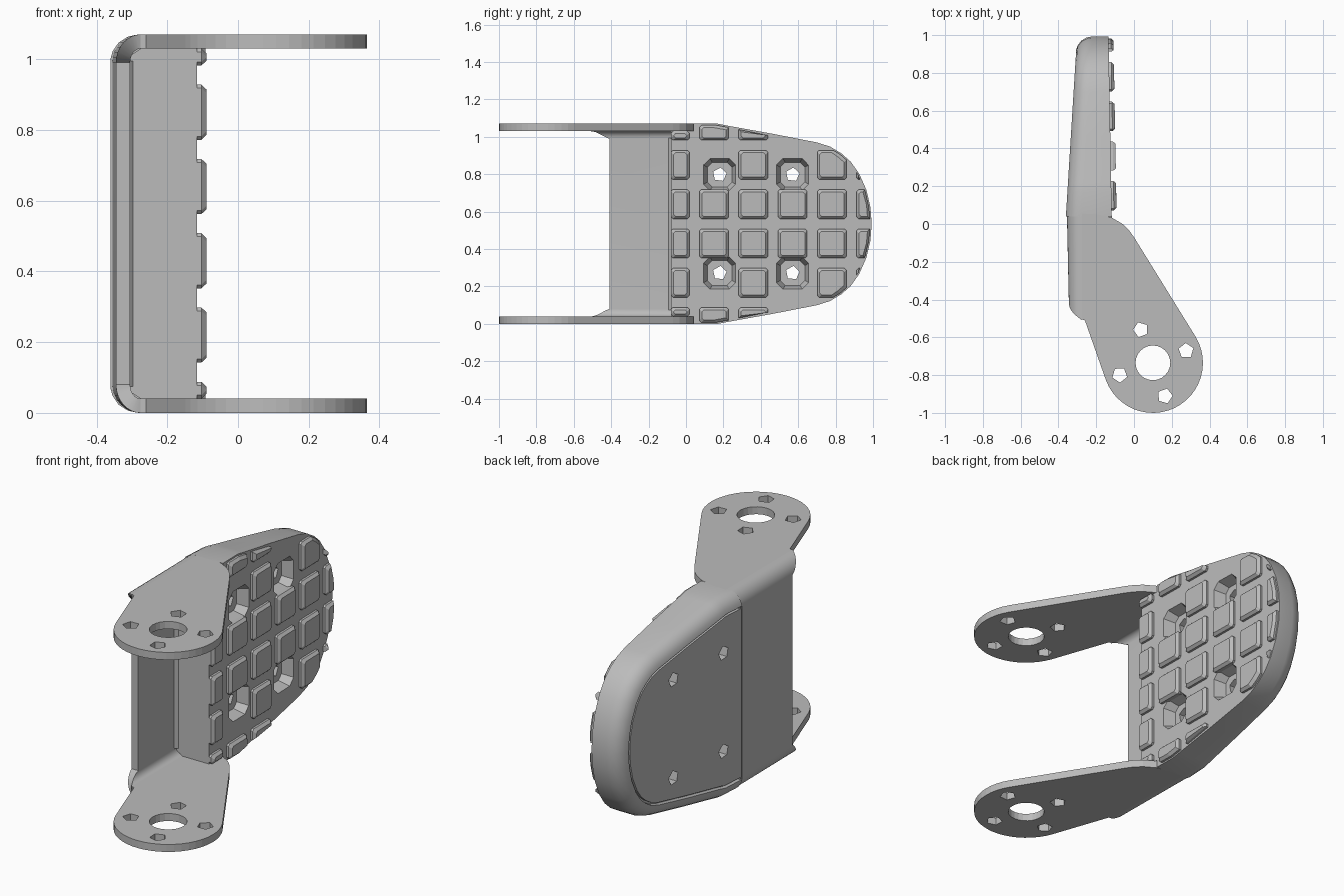
import bpy, bmesh, math
from mathutils import Vector

if "Cube" in bpy.data.objects:
    bpy.data.objects.remove(bpy.data.objects["Cube"])

MID = 0.535          # half of the overall height
grey = bpy.data.materials.new("plain grey")
grey.use_nodes = True
grey.diffuse_color = (0.5, 0.5, 0.5, 1)
grey.node_tree.nodes["Principled BSDF"].inputs["Base Color"].default_value = (0.5, 0.5, 0.5, 1)


def loft(bm, rings):
    """Closed solid through matching rings of points."""
    rows = [[bm.verts.new(p) for p in ring] for ring in rings]
    n = len(rows[0])
    faces = [bm.faces.new(rows[0]), bm.faces.new(rows[-1])]
    for a, b in zip(rows, rows[1:]):
        for i in range(n):
            j = (i + 1) % n
            faces.append(bm.faces.new((a[i], a[j], b[j], b[i])))
    return faces


def finish(name, bm):
    bmesh.ops.recalc_face_normals(bm, faces=bm.faces)
    mesh = bpy.data.meshes.new(name)
    bm.to_mesh(mesh)
    bm.free()
    mesh.materials.append(grey)
    ob = bpy.data.objects.new(name, mesh)
    bpy.context.collection.objects.link(ob)
    return ob


def cut(ob, cutter):
    mod = ob.modifiers.new("cut", "BOOLEAN")
    mod.operation = "DIFFERENCE"
    mod.solver = "EXACT"
    mod.object = cutter
    bpy.context.view_layer.update()
    mesh = bpy.data.meshes.new_from_object(ob.evaluated_get(bpy.context.evaluated_depsgraph_get()))
    ob.modifiers.clear()
    ob.data = mesh


def circle(cx, cy, r, n, turn=0.0):
    return [(cx + r * math.cos(turn + math.tau * i / n),
             cy + r * math.sin(turn + math.tau * i / n)) for i in range(n)]


# Sloping back and tread faces of the pad
def back(y):
    return -0.36 + 0.062 * (y - 0.05)


def tread_face(y):
    return -0.117 - 0.018 * y


# Pad outline in y and z, mirrored about mid height
half = [(0.04, 0.535), (0.17, 0.535), (0.22, 0.525), (0.46, 0.482), (0.70, 0.435), (0.77, 0.413),
        (0.83, 0.377), (0.88, 0.333), (0.925, 0.27), (0.965, 0.18), (0.986, 0.09)]
outline = [(y, MID + h) for y, h in half] + [(0.993, MID)] + [(y, MID - h) for y, h in reversed(half)]


def inset(d):
    out = []
    for i, p in enumerate(outline):
        a = Vector(outline[max(i - 1, 0)])
        b = Vector(outline[min(i + 1, len(outline) - 1)])
        t = (b - a).normalized()
        out.append((p[0] + t.y * d, p[1] - t.x * d))
    return out


# Side arms with bearing and bolt holes
hub = (0.1, -0.735)
arm = [(-0.275, -0.505), (-0.26, -0.51)]
arm += [(hub[0] + 0.265 * math.cos(math.radians(a)), hub[1] + 0.265 * math.sin(math.radians(a)))
        for a in [200 + 191 * i / 24 for i in range(25)]]
arm += [(0.0, -0.07), (-0.025, -0.035), (-0.06, 0.0), (-0.12, 0.035), (-0.2, 0.052), (-0.275, 0.055)]

bm = bmesh.new()
shapes = [circle(*hub, 0.092, 24)]
for k in range(4):
    a = math.radians(20 + 90 * k)
    shapes.append(circle(hub[0] + 0.187 * math.cos(a), hub[1] + 0.187 * math.sin(a), 0.041, 5, a))
for s in shapes:
    loft(bm, [[(x, y, z) for x, y in s] for z in (-0.2, 1.3)])
arm_cutter = finish("arm_hole_cutter", bm)
for name, z in (("lower_arm", 0.0), ("upper_arm", 1.03)):
    bm = bmesh.new()
    loft(bm, [[(x, y, z + h) for x, y in arm] for h in (0, 0.04)])
    cut(finish(name, bm), arm_cutter)

# Bent web joining the arms, its front edge flaring out through the bends
STEPS = 8
rings = []
for side in (-1, 1):
    part = []
    for i in range(STEPS + 1):
        t = i / STEPS
        a = t * math.pi / 2
        front = -0.41 - 0.1 * t ** 0.8
        ring = []
        for r, y in ((0.08, front), (0.08, 0.05), (0.04, 0.05), (0.04, front)):
            lean = 0.01 * math.cos(a) if y < 0 else 0
            ring.append((-0.275 - r * math.cos(a) + lean, y,
                         MID + side * (MID - 0.08 + r * math.sin(a))))
        part.append(ring)
    rings += part[::-1] if side < 0 else part
bm = bmesh.new()
loft(bm, rings)
web = finish("web", bm)

# Sole pad: flat tread side, rounded rim, groove behind the rim
bm = bmesh.new()
section = ((0, None), (0, 0.08), (0.006, 0.05), (0.023, 0.023), (0.048, 0.006), (0.07, 0), (0.073, 0.02))
loft(bm, [[(tread_face(y) if off is None else back(y) + off, y, z) for y, z in inset(d)]
          for d, off in section])
pad = finish("sole_pad", bm)

# Front part of the pad, held between the arms
bm = bmesh.new()
corner = [(-0.318, 0.085), (-0.305, 0.06), (-0.275, 0.04)]
prof = [("b", x, z) for x, z in corner] + [("f", 0, 0.04), ("f", 0, 1.03)]
prof += [("b", x, 2 * MID - z) for x, z in reversed(corner)]
loft(bm, [[(tread_face(y) if k == "f" else x, y, z) for k, x, z in prof] for y in (-0.08, 0.05)])
finish("pad_front", bm)

# Fillet strip where the pad meets the web
bm = bmesh.new()
loft(bm, [[(-0.317, -0.1, z), (-0.295, -0.078, z), (-0.317, -0.078, z)] for z in (0.075, 0.995)])
finish("pad_fillet", bm)

# Back plate inside the rim
bm = bmesh.new()
loft(bm, [[(back(y) + off, y, z) for y, z in inset(0.083)] for off in (0.003, 0.04)])
plate = finish("back_plate", bm)


def octagon(y0, y1, z0, z1, c):
    return [(y0 + c, z0), (y1 - c, z0), (y1, z0 + c), (y1, z1 - c),
            (y1 - c, z1), (y0 + c, z1), (y0, z1 - c), (y0, z0 + c)]


# Bolt pits and through holes
pits, holes = bmesh.new(), bmesh.new()
for y in (0.18, 0.57):
    for z in (MID - 0.263, MID + 0.263):
        face = tread_face(y)
        loft(pits, [[(face + dx, py, pz) for py, pz in octagon(y - h, y + h, z - h, z + h, 0.4 * h)]
                    for dx, h in ((0.03, 0.093), (0.004, 0.087), (-0.06, 0.066))])
        loft(holes, [[(x, py, pz) for py, pz in circle(y, z, 0.038, 5, 0.2)] for x in (-0.6, 0.2)])
pit_cutter = finish("pit_cutter", pits)
hole_cutter = finish("bolt_hole_cutter", holes)
cut(pad, pit_cutter)
cut(pad, hole_cutter)
cut(plate, hole_cutter)


# Tread blocks, trimmed to the pad outline
def clip(poly, a, b):
    """Keep the part of poly to the right of the line from a to b."""
    def side(p):
        return (b[0] - a[0]) * (p[1] - a[1]) - (b[1] - a[1]) * (p[0] - a[0])
    out = []
    for p, q in zip(poly, poly[1:] + poly[:1]):
        s, t = side(p), side(q)
        if s <= 0:
            out.append(p)
        if s * t < 0:
            f = s / (s - t)
            out.append((p[0] + f * (q[0] - p[0]), p[1] + f * (q[1] - p[1])))
    return out


def toward(v, c, d):
    return v + max(-d, min(d, c - v))


bm = bmesh.new()
trim = inset(0.008)
for col in range(6):
    y = -0.06 + 0.21 * col
    for row in range(6):
        z = MID + 0.21 * (row - 2.5)
        if (col in (1, 3) and row in (1, 4)) or (col > 2 and row in (0, 5)):
            continue
        low, high = (0.04, 1.03) if col == 0 else (0.008, 1.062)
        poly = octagon(max(y - 0.078, -0.08), y + 0.078,
                       max(z - 0.078, low), min(z + 0.078, high), 0.01)
        for a, b in zip(trim, trim[1:]):
            poly = clip(poly, a, b)
        if len(poly) < 3:
            continue
        cy = (min(p[0] for p in poly) + max(p[0] for p in poly)) / 2
        cz = (min(p[1] for p in poly) + max(p[1] for p in poly)) / 2
        loft(bm, [[(tread_face(py) + h, toward(py, cy, d), toward(pz, cz, d)) for py, pz in poly]
                  for h, d in ((-0.01, 0), (0.012, 0), (0.026, 0.013))])
finish("tread_blocks", bm)

# Remove cutters, then smooth the rounded parts
for c in (arm_cutter, pit_cutter, hole_cutter):
    bpy.data.objects.remove(c)
for ob in (pad, web):
    bpy.ops.object.select_all(action="DESELECT")
    ob.select_set(True)
    bpy.context.view_layer.objects.active = ob
    bpy.ops.object.shade_smooth_by_angle(angle=math.radians(30))
